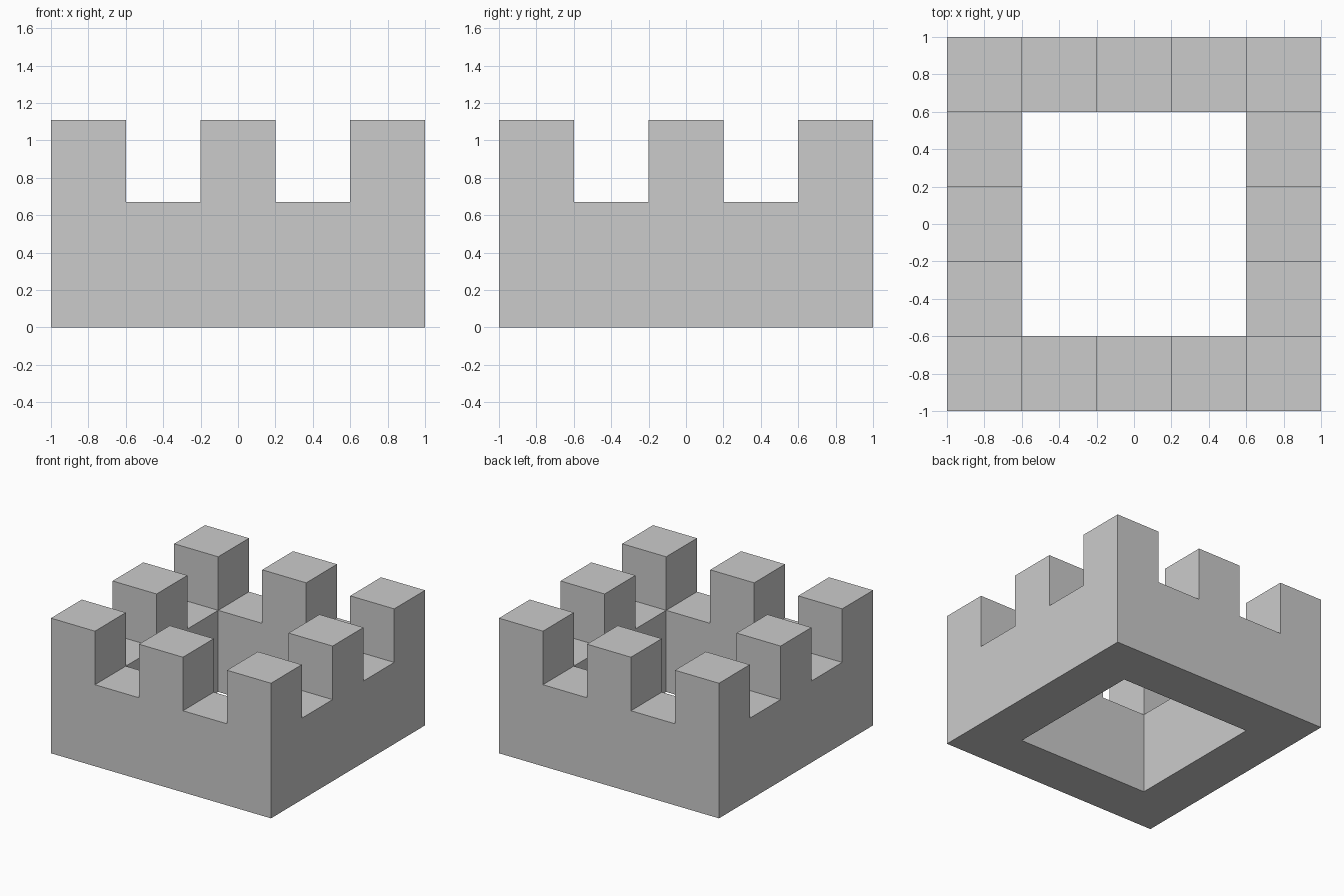
import bpy
import bmesh

if "Cube" in bpy.data.objects:
    bpy.data.objects.remove(bpy.data.objects["Cube"])

WALL_Z, TOP_Z = 0.67, 1.11

bm = bmesh.new()

# Footprint: 5 x 5 grid with the middle 3 x 3 cells opened up
bmesh.ops.create_grid(bm, x_segments=5, y_segments=5, size=1)
inner = [f for f in bm.faces
         if max(abs(c) for c in f.calc_center_median()) < 0.5]
bmesh.ops.delete(bm, geom=inner, context='FACES')

# Square wall ring
ext = bmesh.ops.extrude_face_region(bm, geom=bm.faces[:])['geom']
bmesh.ops.translate(bm, vec=(0, 0, WALL_Z),
                    verts=[g for g in ext if isinstance(g, bmesh.types.BMVert)])
top = [g for g in ext if isinstance(g, bmesh.types.BMFace)]

# Merlons: every other cell of the ring (corners and side middles)
def is_merlon(face):
    c = face.calc_center_median()
    return all(min(abs(abs(v) - 0.8), abs(v)) < 0.1 for v in c.xy)

merlons = bmesh.ops.extrude_discrete_faces(
    bm, faces=[f for f in top if is_merlon(f)])['faces']
for f in merlons:
    bmesh.ops.translate(bm, vec=(0, 0, TOP_Z - WALL_Z), verts=f.verts[:])

bmesh.ops.recalc_face_normals(bm, faces=bm.faces[:])
mesh = bpy.data.meshes.new("battlement_wall")
bm.to_mesh(mesh)
bm.free()
bpy.context.collection.objects.link(bpy.data.objects.new("battlement_wall", mesh))
